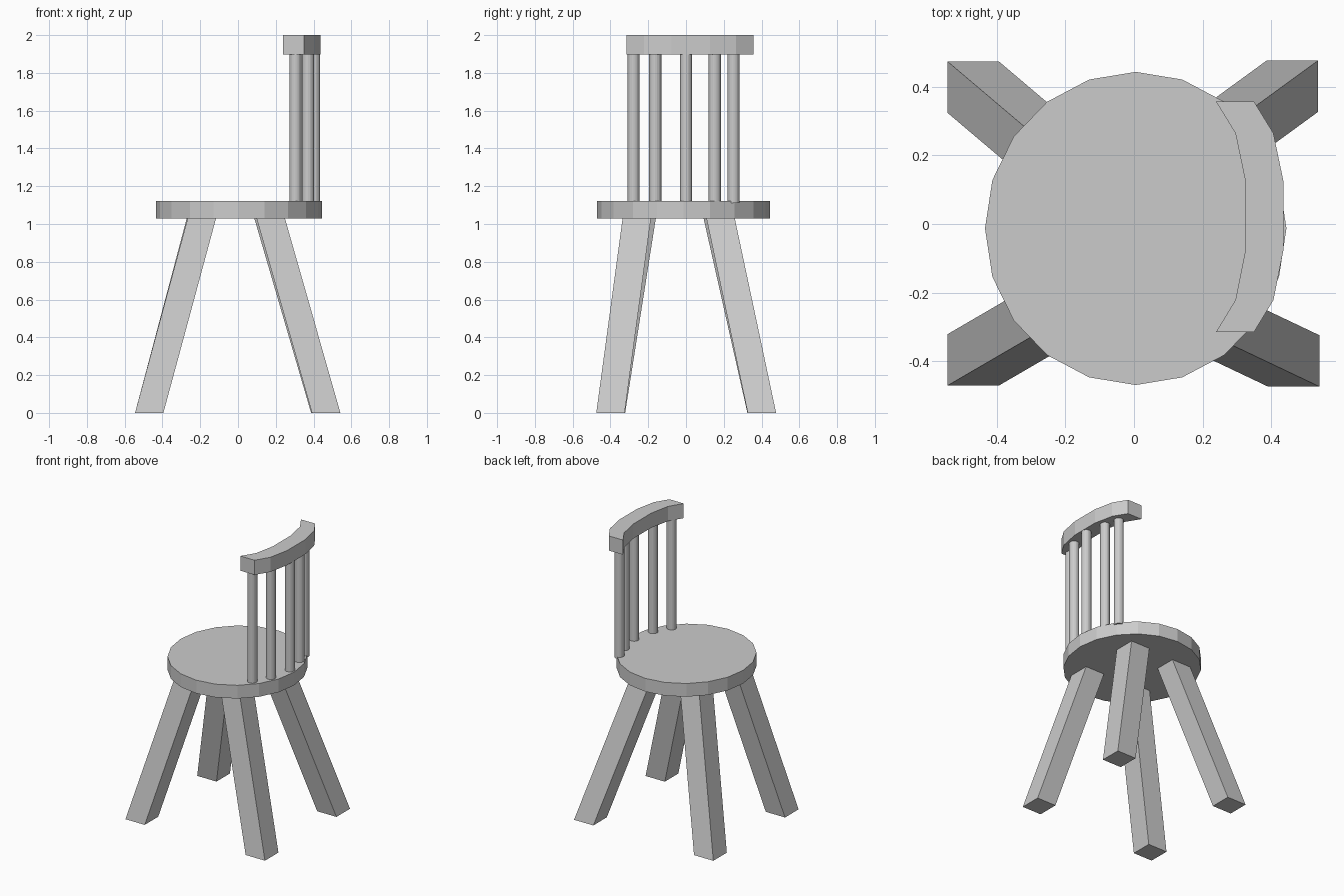
import bpy
import bmesh

if "Cube" in bpy.data.objects:
    bpy.data.objects.remove(bpy.data.objects["Cube"])


def loft(name, bottom, top, z0, z1):
    """Solid between two matching counter-clockwise outlines."""
    bm = bmesh.new()
    lo = [bm.verts.new((x, y, z0)) for x, y in bottom]
    hi = [bm.verts.new((x, y, z1)) for x, y in top]
    n = len(lo)
    bm.faces.new(lo[::-1])
    bm.faces.new(hi)
    for i in range(n):
        j = (i + 1) % n
        bm.faces.new((lo[i], lo[j], hi[j], hi[i]))
    bmesh.ops.recalc_face_normals(bm, faces=bm.faces)
    mesh = bpy.data.meshes.new(name)
    bm.to_mesh(mesh)
    bm.free()
    obj = bpy.data.objects.new(name, mesh)
    bpy.context.collection.objects.link(obj)
    return obj


def square(cx, cy, half):
    return [(cx - half, cy - half), (cx + half, cy - half),
            (cx + half, cy + half), (cx - half, cy + half)]


def cylinder(name, x, y, z0, z1, rx, ry):
    bpy.ops.mesh.primitive_cylinder_add(
        vertices=20, radius=1, depth=z1 - z0, location=(x, y, (z0 + z1) / 2))
    obj = bpy.context.object
    obj.name = name
    obj.scale = (rx, ry, 1)
    # put a corner, not a flat, on the x axis
    bpy.ops.object.transform_apply(location=False, rotation=False, scale=True)
    return obj


# Round seat
cylinder("seat", 0.005, -0.013, 1.03, 1.123, 0.44, 0.457)

# Four splayed square legs: foot centre and sideways shift towards the seat
legs = {
    "front_left_leg": (-0.47, -0.397, 0.28, 0.163),
    "front_right_leg": (0.467, -0.40, -0.295, 0.14),
    "back_left_leg": (-0.47, 0.40, 0.275, -0.233),
    "back_right_leg": (0.462, 0.402, -0.302, -0.22),
}
for name, (x, y, dx, dy) in legs.items():
    loft(name, square(x, y, 0.075), square(x + dx, y + dy, 0.075), 0, 1.035)

# Back spindles standing along the curve of the rail
spindles = [(0.305, -0.277), (0.37, -0.163), (0.403, 0.0),
            (0.373, 0.152), (0.34, 0.252)]
for i, (x, y) in enumerate(spindles):
    cylinder(f"back_spindle_{i + 1}", x, y, 1.11, 1.905, 0.032, 0.032)

# Curved top rail: the inner curve repeated outwards
inner = [(0.239, 0.358), (0.296, 0.265), (0.325, 0.126),
         (0.325, -0.077), (0.296, -0.222), (0.239, -0.316)]
outer = [(x + 0.111, y) for x, y in reversed(inner)]
loft("back_rail", inner + outer, inner + outer, 1.897, 2.0)
